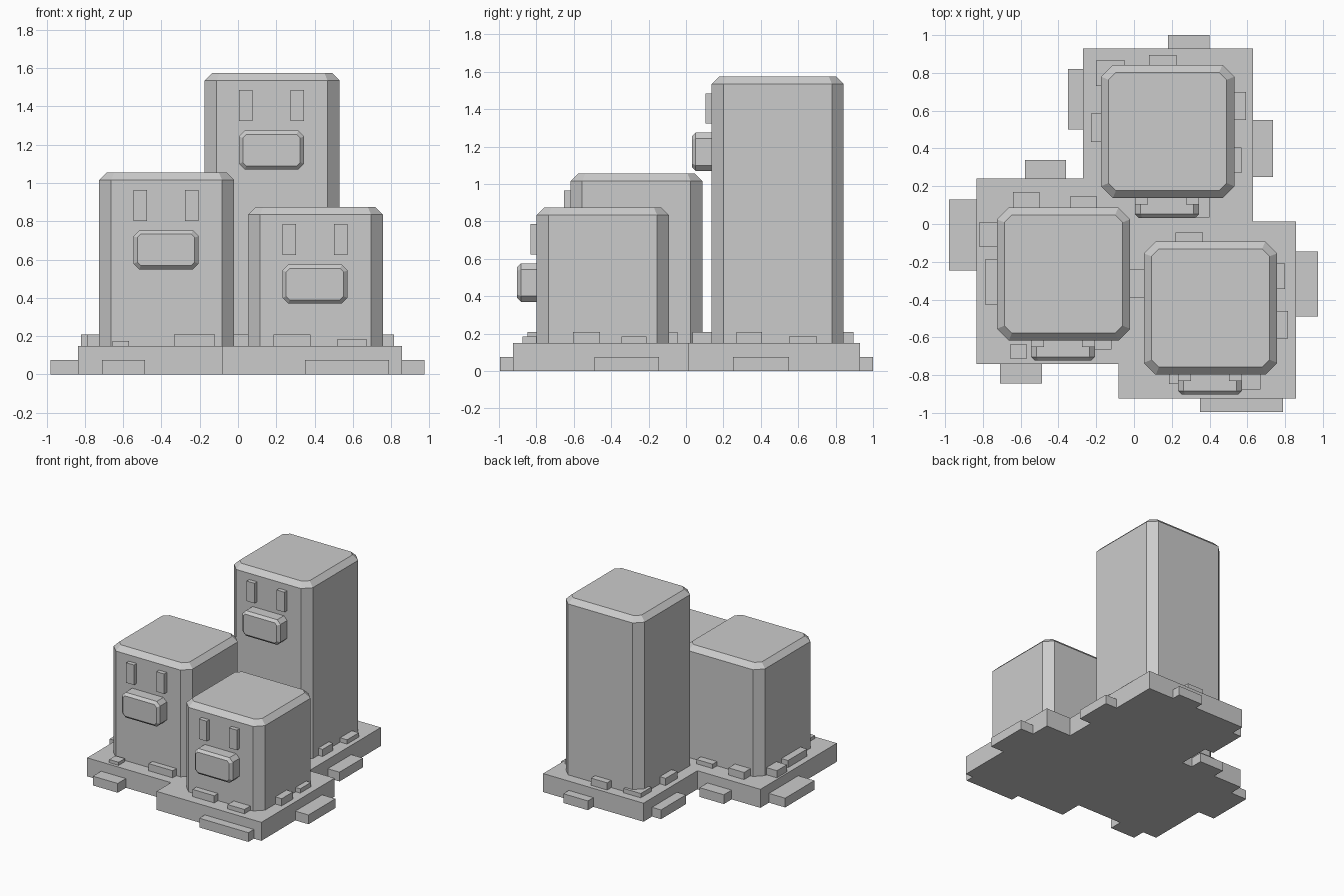
import bpy
import bmesh
from mathutils import Matrix, Vector

cube = bpy.data.objects.get("Cube")
if cube:
    bpy.data.objects.remove(cube, do_unlink=True)

stone = bpy.data.materials.new("grey stone")
stone.use_nodes = True
GREY = (0.6, 0.6, 0.6, 1)
stone.diffuse_color = GREY
stone.node_tree.nodes["Principled BSDF"].inputs["Base Color"].default_value = GREY

BASE_TOP = 0.15
SLAB_TOP = 0.075


def finish(name, bm):
    bmesh.ops.recalc_face_normals(bm, faces=bm.faces)
    mesh = bpy.data.meshes.new(name)
    bm.to_mesh(mesh)
    bm.free()
    mesh.materials.append(stone)
    obj = bpy.data.objects.new(name, mesh)
    bpy.context.collection.objects.link(obj)
    return obj


def box(name, x0, x1, y0, y1, z0, z1):
    bm = bmesh.new()
    centre = Vector((x0 + x1, y0 + y1, z0 + z1)) / 2
    size = Matrix.Diagonal((x1 - x0, y1 - y0, z1 - z0, 1))
    bmesh.ops.create_cube(bm, size=1, matrix=Matrix.Translation(centre) @ size)
    return finish(name, bm)


def octagon(w, h, cut):
    """Rectangle outline of half sizes w, h with its corners cut off."""
    return [(w, cut - h), (w, h - cut), (w - cut, h), (cut - w, h),
            (-w, h - cut), (-w, cut - h), (cut - w, -h), (w - cut, -h)]


def chamfered_block(name, w, h, depth, cut, inset, matrix):
    """Octagonal prism along local z with a chamfered far end."""
    bm = bmesh.new()
    top_cut = cut - inset * 0.586
    levels = [(octagon(w, h, cut), 0), (octagon(w, h, cut), depth - inset),
              (octagon(w - inset, h - inset, top_cut), depth)]
    rings = [[bm.verts.new((x, y, z)) for x, y in ring] for ring, z in levels]
    bm.faces.new(rings[0])
    bm.faces.new(rings[-1])
    for low, high in zip(rings, rings[1:]):
        for i in range(8):
            j = (i + 1) % 8
            bm.faces.new((low[i], low[j], high[j], high[i]))
    bm.transform(matrix)
    return finish(name, bm)


# Stepped base plate
outline = [(-.27, .93), (.63, .93), (.63, .013), (.857, .013), (.857, -.925),
           (-.083, -.925), (-.083, -.74), (-.835, -.74), (-.835, .24), (-.27, .24)]
bm = bmesh.new()
face = bm.faces.new([bm.verts.new((x, y, 0)) for x, y in outline])
raised = bmesh.ops.extrude_face_region(bm, geom=[face])["geom"]
bmesh.ops.translate(bm, vec=(0, 0, BASE_TOP),
                    verts=[v for v in raised if isinstance(v, bmesh.types.BMVert)])
if not face.is_valid or not any(all(v.co.z == 0 for v in f.verts) for f in bm.faces):
    bm.faces.new([v for v in bm.verts if v.co.z == 0])
finish("base", bm)

# Low slabs around the rim of the base
for name, *area in (
        ("back_slab", .18, .40, .93, 1.0),
        ("back_right_slab", -.35, -.27, .50, .82),
        ("back_left_slab", .63, .735, .25, .55),
        ("middle_back_slab", -.577, -.36, .24, .34),
        ("right_slab", -.98, -.835, -.245, .13),
        ("front_right_slab", -.71, -.487, -.845, -.74),
        ("left_slab", .857, .975, -.49, -.145),
        ("front_slab", .35, .79, -.995, -.925)):
    box(name, *area, 0, SLAB_TOP)

# Three pillars, each with two eyes and a block mouth
HALF = 0.353
for name, cx, cy, top, mouth_z in (
        ("tall", .178, .49, 1.575, 1.172),
        ("middle", -.373, -.265, 1.055, .651),
        ("short", .405, -.445, .875, .472)):
    chamfered_block(name + "_pillar", HALF, HALF, top - BASE_TOP, .063, .04,
                    Matrix.Translation((cx, cy, BASE_TOP)))
    front = cy - HALF
    chamfered_block(name + "_mouth", .17, .102, .105, .03, .02,
                    Matrix.Translation((cx - .003, front, mouth_z))
                    @ Matrix.Rotation(1.5707963, 4, 'X'))
    for side, ex in (("right", -.138), ("left", .132)):
        box(f"{name}_{side}_eye", cx + ex - .035, cx + ex + .035,
            front - .034, front + .01, mouth_z + .151, mouth_z + .313)

# Rubble blocks lying against the pillar feet
LOW, HIGH = .185, .208
for i, (*area, top) in enumerate((
        (-.20, -.047, .73, .865, LOW),
        (.08, .225, .80, .895, HIGH),
        (-.227, -.15, .435, .585, HIGH),
        (.50, .593, .55, .70, LOW),
        (.50, .57, .27, .405, HIGH),
        (.20, .40, .035, .16, HIGH),
        (-.64, -.50, .05, .17, HIGH),
        (-.34, -.195, .05, .145, LOW),
        (-.82, -.70, -.12, .007, HIGH),
        (-.785, -.70, -.43, -.185, HIGH),
        (-.05, .055, -.39, -.24, HIGH),
        (-.655, -.57, -.715, -.635, .175),
        (-.335, -.12, -.665, -.60, HIGH),
        (.22, .365, -.12, -.045, HIGH),
        (.74, .80, -.345, -.21, LOW),
        (.74, .815, -.605, -.46, HIGH),
        (.185, .38, -.847, -.78, HIGH),
        (.52, .67, -.875, -.78, LOW))):
    box(f"rubble_{i + 1}", *area, BASE_TOP, top)
